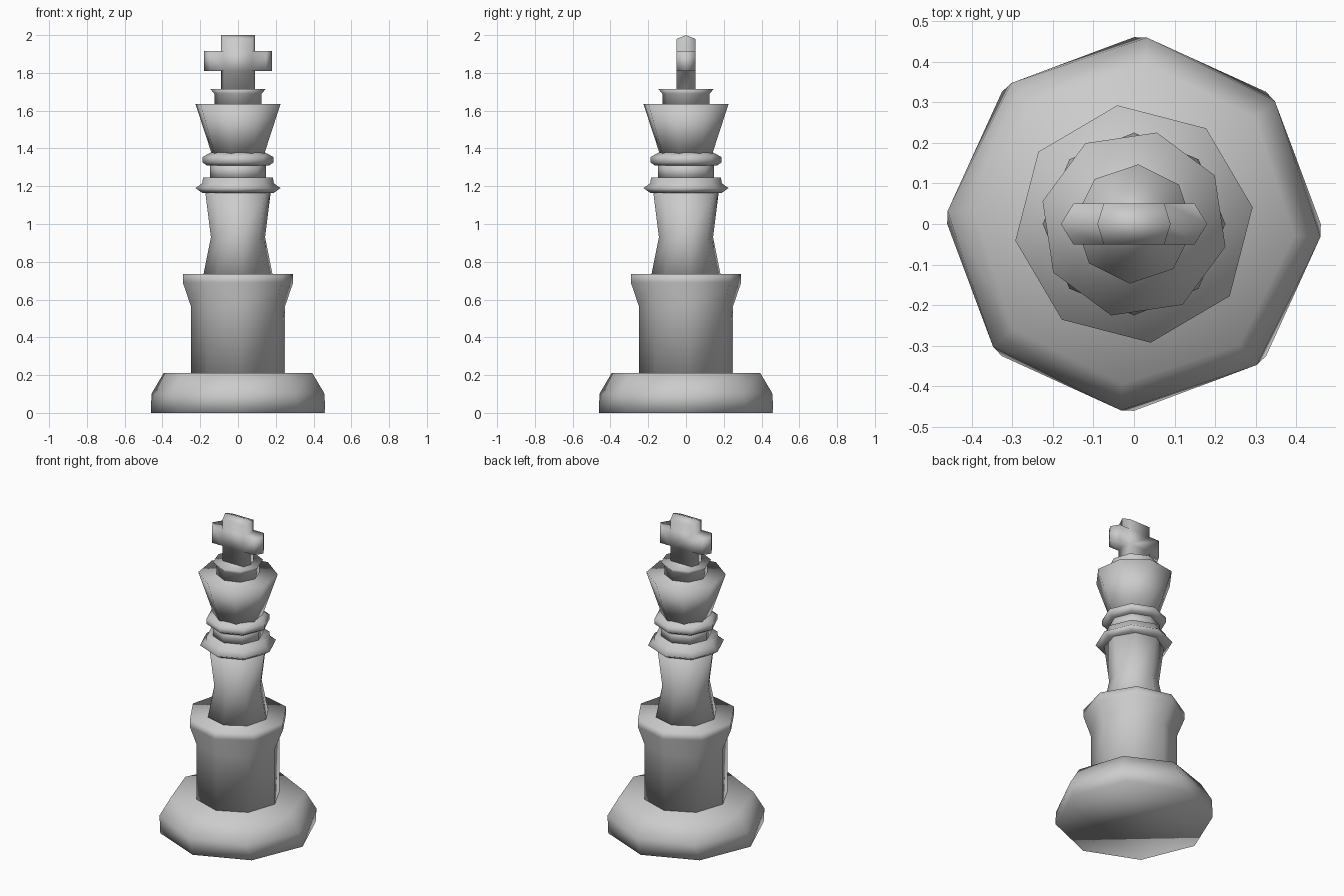
import bpy, bmesh
from math import cos, sin, pi, radians

cube = bpy.data.objects.get("Cube")
if cube:
    bpy.data.objects.remove(cube, do_unlink=True)

mat = bpy.data.materials.new("light_grey")
mat.use_nodes = True
GREY = (0.6, 0.6, 0.6, 1)
mat.diffuse_color = GREY
mat.node_tree.nodes["Principled BSDF"].inputs["Base Color"].default_value = GREY


def finish(name, bm):
    bmesh.ops.recalc_face_normals(bm, faces=bm.faces)
    for face in bm.faces:
        face.smooth = True
    mesh = bpy.data.meshes.new(name)
    bm.to_mesh(mesh)
    bm.free()
    mesh.materials.append(mat)
    bpy.context.collection.objects.link(bpy.data.objects.new(name, mesh))


def turned(name, profile, sides=8):
    """Octagonal lathe; each profile entry is radius, height, turn in degrees."""
    bm = bmesh.new()
    rings = []
    for r, z, turn in profile:
        angles = [2 * pi * i / sides + radians(turn) for i in range(sides)]
        rings.append([bm.verts.new((r * cos(a), r * sin(a), z)) for a in angles])
    for low, high in zip(rings, rings[1:]):
        for i in range(sides):
            j = (i + 1) % sides
            bm.faces.new((low[i], low[j], high[j], high[i]))
    bm.faces.new(rings[0])
    bm.faces.new(rings[-1])
    finish(name, bm)


# Stacked turned parts, bottom to top
turned("base", [(.46, 0, 0), (.46, .1, -4), (.395, .21, -4)])
turned("body", [(.25, .2, 4), (.25, .565, 4), (.295, .69, 8), (.295, .735, 8)])
turned("neck", [(.185, .73, 8), (.145, .93, 8), (.175, 1.17, 8)])
turned("lower_ring", [(.19, 1.165, 0), (.225, 1.19, 0), (.19, 1.215, 0), (.185, 1.245, 0)])
turned("ring_gap", [(.148, 1.24, 0), (.148, 1.32, 0)])
turned("upper_ring", [(.165, 1.31, 0), (.187, 1.325, 0), (.187, 1.355, 0), (.145, 1.378, 0)])
turned("crown", [(.143, 1.37, -14), (.232, 1.635, -14)])
turned("crown_collar", [(.126, 1.63, -4), (.126, 1.69, -4), (.147, 1.715, -4)])

# Cross: full outline in the middle, narrower outline front and back
half = [(.09, 1.71), (.09, 1.81), (.18, 1.81), (.18, 1.915), (.09, 1.915), (.09, 2)]
outline = half + [(-x, z) for x, z in reversed(half)]
bm = bmesh.new()
layers = []
for y, scale, top in ((-.05, .83, 1.98), (0, 1, 2), (.05, .83, 1.98)):
    layers.append([bm.verts.new((x * scale, y, min(z, top))) for x, z in outline])
count = len(outline)
for a, b in zip(layers, layers[1:]):
    for i in range(count):
        j = (i + 1) % count
        bm.faces.new((a[i], a[j], b[j], b[i]))
bm.faces.new(layers[0])
bm.faces.new(layers[-1])
finish("cross", bm)
